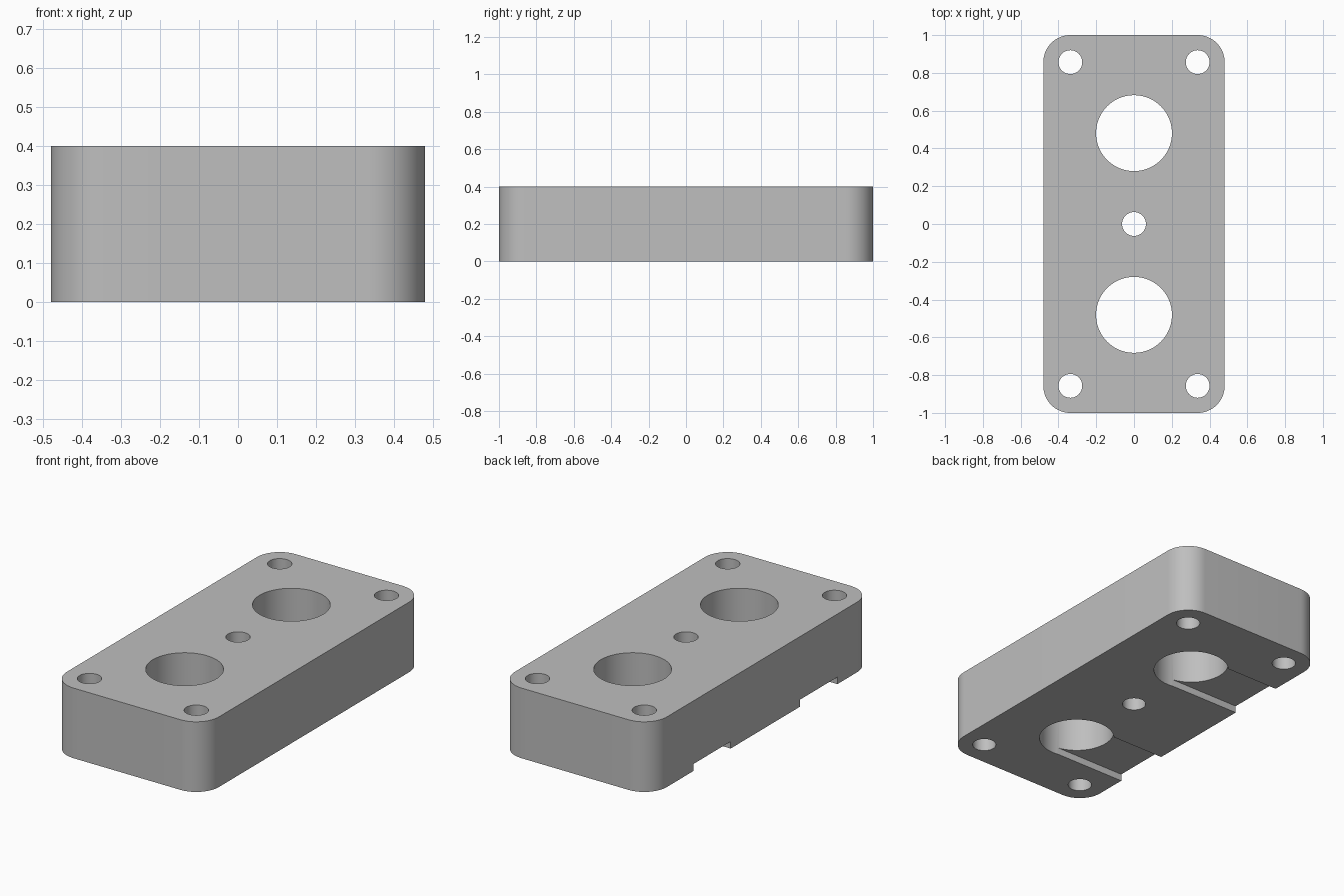
import bpy, bmesh, math

if "Cube" in bpy.data.objects:
    bpy.data.objects.remove(bpy.data.objects["Cube"], do_unlink=True)

WIDTH, LENGTH, HEIGHT = 0.96, 2.0, 0.4
CORNER = 0.143
BORE_Y, BORE_R = 0.481, 0.201
HOLE_R = 0.063
SLOT_WIDTH, SLOT_DEPTH = 0.335, 0.04

grey = bpy.data.materials.new("plain_grey")
grey.use_nodes = True
colour = (0.52, 0.52, 0.52, 1)
grey.diffuse_color = colour
grey.node_tree.nodes["Principled BSDF"].inputs["Base Color"].default_value = colour


def box(name, x0, x1, y0, y1, z0, z1):
    bpy.ops.mesh.primitive_cube_add(
        size=1, location=((x0 + x1) / 2, (y0 + y1) / 2, (z0 + z1) / 2))
    ob = bpy.context.object
    ob.name = name
    ob.scale = (x1 - x0, y1 - y0, z1 - z0)
    bpy.ops.object.transform_apply(location=True, rotation=True, scale=True)
    return ob


def drill(name, x, y, radius, sides):
    bpy.ops.mesh.primitive_cylinder_add(
        vertices=sides, radius=radius, depth=HEIGHT * 2, location=(x, y, HEIGHT / 2))
    ob = bpy.context.object
    ob.name = name
    return ob


def cut(target, cutter):
    cutter.hide_render = True
    mod = target.modifiers.new("cut", "BOOLEAN")
    mod.operation = "DIFFERENCE"
    mod.solver = "EXACT"
    mod.object = cutter
    bpy.context.view_layer.objects.active = target
    bpy.ops.object.modifier_apply(modifier=mod.name)
    bpy.data.objects.remove(cutter, do_unlink=True)


# Block with rounded vertical corners
block = box("mounting_block", -WIDTH / 2, WIDTH / 2, -LENGTH / 2, LENGTH / 2, 0, HEIGHT)
bm = bmesh.new()
bm.from_mesh(block.data)
uprights = [e for e in bm.edges
            if abs(e.verts[0].co.z - e.verts[1].co.z) > HEIGHT / 2]
bmesh.ops.bevel(bm, geom=uprights, offset=CORNER, segments=16,
                profile=0.5, affect="EDGES")
bm.to_mesh(block.data)
bm.free()

# Screw holes in the corners and the middle
cut(block, drill("centre_hole", 0, 0, HOLE_R, 48))
for sx in (-1, 1):
    for sy in (-1, 1):
        cut(block, drill("corner_hole", sx * (WIDTH / 2 - CORNER),
                         sy * (LENGTH / 2 - CORNER), HOLE_R, 48))

# Large bores, each with a shallow slot underneath running out to one side
for sy in (-1, 1):
    cut(block, drill("bore", 0, sy * BORE_Y, BORE_R, 96))
    start = sy * BORE_Y - BORE_R + 0.003
    cut(block, box("slot", -WIDTH, 0, start, start + SLOT_WIDTH,
                   -SLOT_DEPTH, SLOT_DEPTH))

# Finish
block.data.materials.clear()
block.data.materials.append(grey)
for face in block.data.polygons:
    face.material_index = 0
bpy.ops.object.select_all(action="DESELECT")
block.select_set(True)
bpy.context.view_layer.objects.active = block
bpy.ops.object.shade_smooth_by_angle(angle=math.radians(30))
